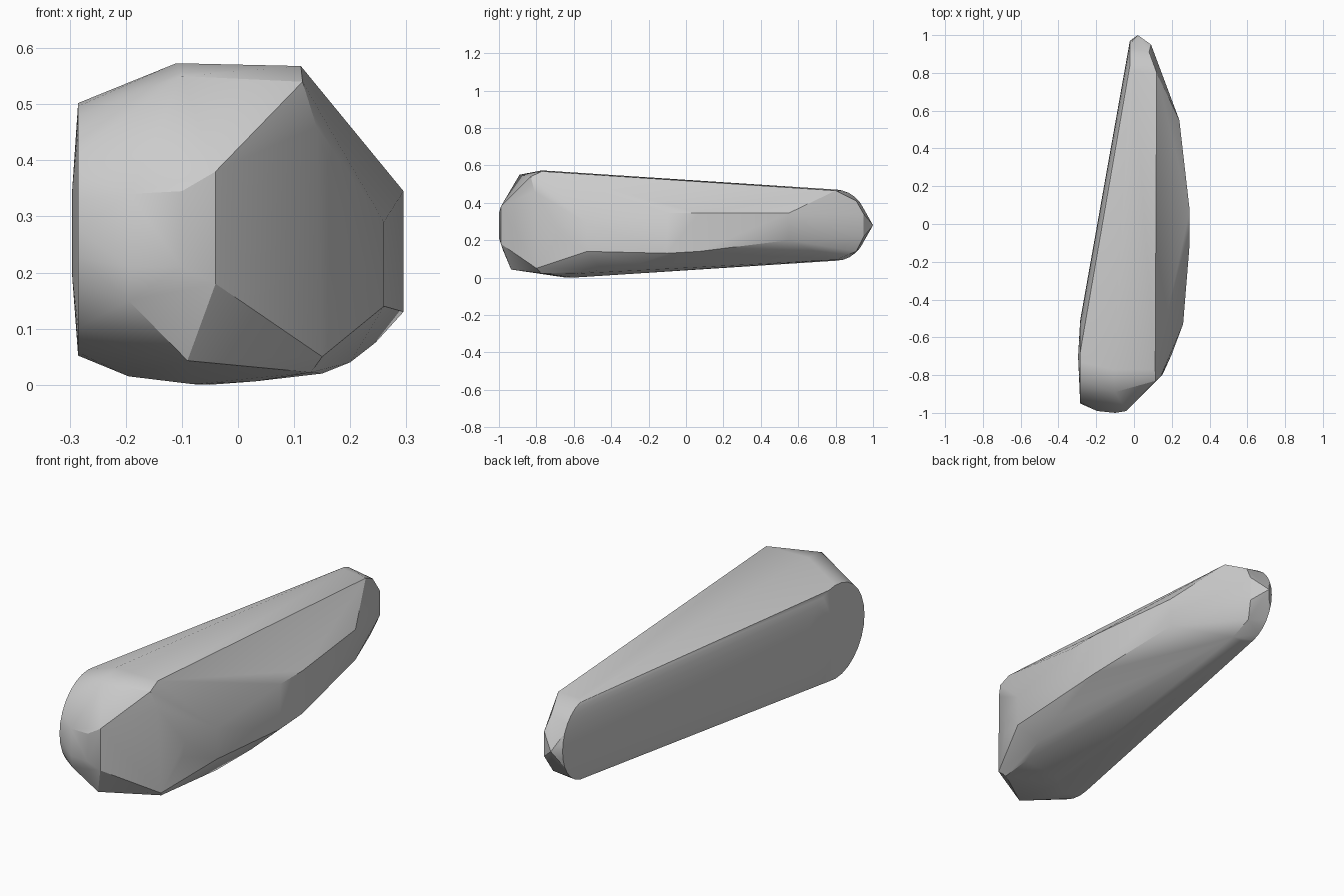
import bpy, bmesh
from math import cos, sin, pi, radians


def oval(x, y, z, ry, rz, n=28):
    """Upright elliptical outline lying in a plane of constant x."""
    return [(x, y + ry * cos(2 * pi * i / n), z + rz * sin(2 * pi * i / n)) for i in range(n)]


points = []
# flat left side: broad oval at the front, smaller oval at the tapered end
points += oval(-0.285, -0.73, 0.277, 0.22, 0.225)
points += [(-0.296, -0.70, 0.20), (-0.296, -0.70, 0.34)]
points += oval(-0.022, 0.80, 0.28, 0.17, 0.19)

# blunt front end
points += [(-0.195, -0.99, 0.21), (-0.195, -0.99, 0.34), (-0.195, -0.98, 0.15),
           (-0.10, -1.0, 0.21), (-0.10, -1.0, 0.345),
           (-0.04, -0.99, 0.18), (-0.04, -0.99, 0.38),
           (-0.10, -0.89, 0.55), (-0.09, -0.935, 0.043)]

# front right corner facet
points += [(0.115, -0.83, 0.54), (0.14, -0.81, 0.46), (0.15, -0.80, 0.05),
           (0.13, -0.77, 0.022), (0.20, -0.69, 0.27), (0.195, -0.70, 0.20)]

# top ridge
points += [(-0.11, -0.77, 0.573), (0.112, -0.77, 0.568), (0.12, 0.80, 0.465), (0.0, 0.81, 0.47)]

# right ridge
points += [(0.26, -0.53, 0.14), (0.26, -0.53, 0.29),
           (0.295, -0.10, 0.13), (0.295, -0.10, 0.345),
           (0.295, 0.07, 0.14), (0.295, 0.07, 0.345),
           (0.24, 0.55, 0.20), (0.24, 0.55, 0.345)]

# underside
points += [(-0.195, -0.70, 0.015), (-0.08, -0.65, 0.001), (-0.05, -0.60, 0.0),
           (0.03, -0.65, 0.006), (0.15, -0.60, 0.02), (0.20, -0.45, 0.04),
           (0.245, -0.25, 0.075), (0.07, 0.80, 0.095)]

# pointed back end
points += [(0.02, 1.0, 0.28), (0.09, 0.95, 0.22), (0.09, 0.95, 0.34),
           (0.08, 0.91, 0.41), (0.07, 0.91, 0.14)]

# wrap everything in one convex skin
bm = bmesh.new()
for p in points:
    bm.verts.new(p)
hull = bmesh.ops.convex_hull(bm, input=bm.verts)
bmesh.ops.delete(bm, geom=[v for v in bm.verts if not v.link_faces], context='VERTS')
bmesh.ops.recalc_face_normals(bm, faces=bm.faces)
mesh = bpy.data.meshes.new("stone")
bm.to_mesh(mesh)
bm.free()
stone = bpy.data.objects.new("stone", mesh)
bpy.context.collection.objects.link(stone)
bpy.context.view_layer.objects.active = stone
stone.select_set(True)
bpy.ops.object.shade_smooth_by_angle(angle=radians(25))
